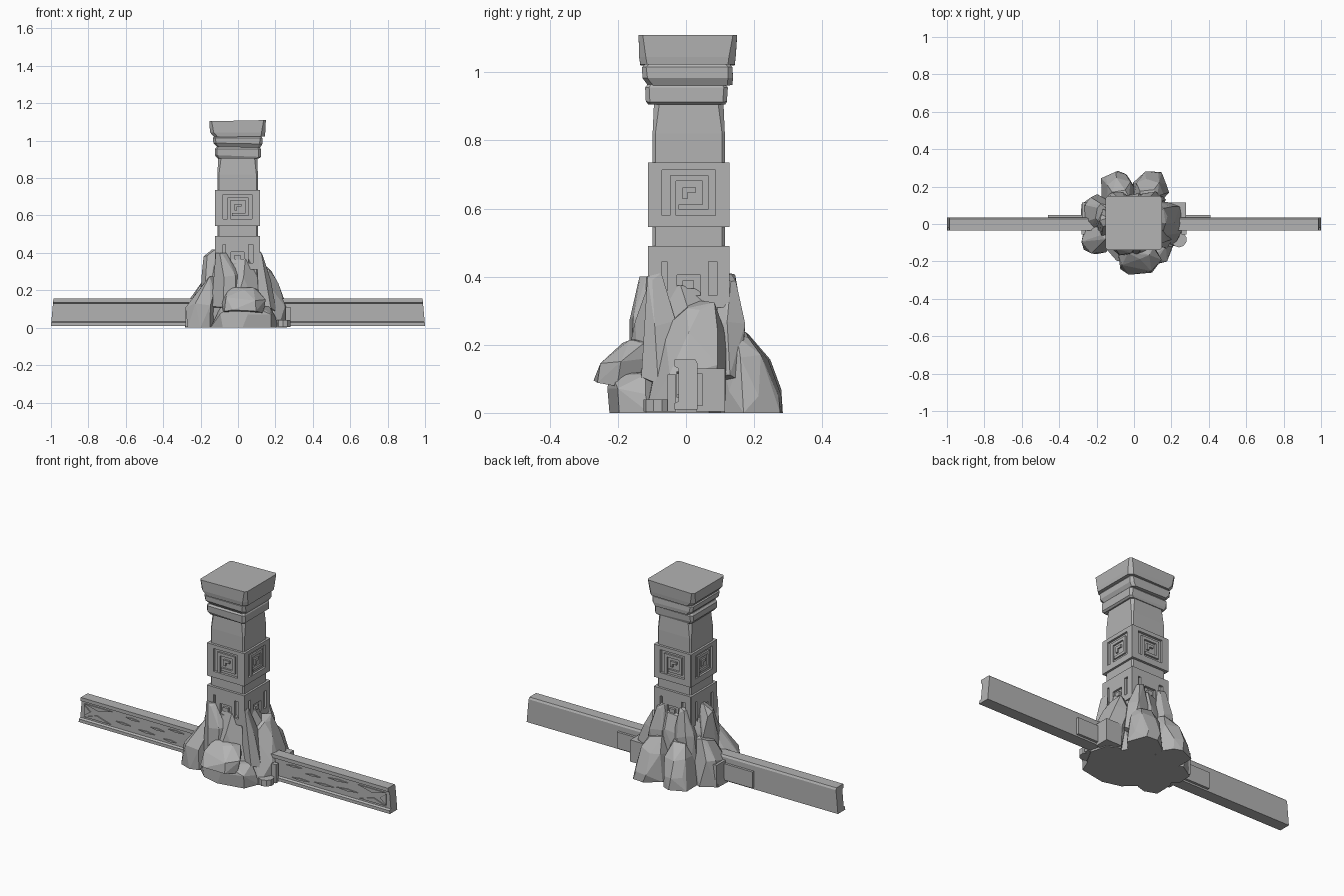
import bpy, bmesh, math, random
from mathutils import Matrix, Vector

stone = bpy.data.materials.new("grey stone")
stone.diffuse_color = (0.45, 0.45, 0.45, 1)


def finish(bm, name):
    bmesh.ops.recalc_face_normals(bm, faces=bm.faces[:])
    mesh = bpy.data.meshes.new(name)
    bm.to_mesh(mesh)
    bm.free()
    mesh.materials.append(stone)
    ob = bpy.data.objects.new(name, mesh)
    bpy.context.collection.objects.link(ob)
    return ob


def add_box(bm, x0, x1, y0, y1, z0, z1, turn=Matrix()):
    size = Matrix.Diagonal((x1 - x0, y1 - y0, z1 - z0, 1))
    mid = Matrix.Translation(((x0 + x1) / 2, (y0 + y1) / 2, (z0 + z1) / 2))
    bmesh.ops.create_cube(bm, size=1, matrix=turn @ mid @ size)


def box(name, *dims):
    bm = bmesh.new()
    add_box(bm, *dims)
    return finish(bm, name)


def loft(name, rings):
    """Closed solid through rings of points."""
    bm = bmesh.new()
    loops = [[bm.verts.new(p) for p in r] for r in rings]
    n = len(loops[0])
    for a, b in zip(loops, loops[1:]):
        for i in range(n):
            bm.faces.new((a[i], a[(i + 1) % n], b[(i + 1) % n], b[i]))
    bm.faces.new(loops[0])
    bm.faces.new(loops[-1])
    return finish(bm, name)


def square(z, x0, x1, y0, y1, c, tilt=0):
    """Rectangle with cut corners, optionally tilted along x."""
    pts = [(x0 + c, y0), (x1 - c, y0), (x1, y0 + c), (x1, y1 - c),
           (x1 - c, y1), (x0 + c, y1), (x0, y1 - c), (x0, y0 + c)]
    return [(x, y, z + tilt * x) for x, y in pts]


def rock(name, seed, rings, sides=7):
    """Faceted boulder: hull of jittered rings (z, cx, cy, rx, ry)."""
    rng = random.Random(seed)
    bm = bmesh.new()
    for z, cx, cy, rx, ry in rings:
        for i in range(sides):
            a = math.tau * (i + rng.uniform(-0.3, 0.3)) / sides
            r = rng.uniform(0.88, 1.05)
            dz = rng.uniform(-0.02, 0.015) if z > 0.01 else 0
            bm.verts.new((cx + rx * r * math.cos(a), cy + ry * r * math.sin(a), z + dz))
    out = bmesh.ops.convex_hull(bm, input=bm.verts[:])
    junk = {v for v in out["geom_interior"] + out["geom_unused"] if isinstance(v, bmesh.types.BMVert)}
    bmesh.ops.delete(bm, geom=list(junk), context="VERTS")
    bmesh.ops.dissolve_limit(bm, angle_limit=math.radians(7), verts=bm.verts[:], edges=bm.edges[:])
    return finish(bm, name)


# Pillar shaft, slightly chipped corners
loft("pillar_shaft", [square(0.0, -0.11, 0.106, -0.098, 0.114, 0.008),
                      square(0.82, -0.11, 0.106, -0.098, 0.114, 0.008),
                      square(0.91, -0.106, 0.104, -0.094, 0.110, 0.016)])

# Stacked capital stones
loft("capital_lower", [square(0.905, -0.110, 0.112, -0.110, 0.115, 0.01),
                       square(0.918, -0.124, 0.122, -0.118, 0.120, 0.012, -0.04),
                       square(0.955, -0.124, 0.122, -0.120, 0.123, 0.012),
                       square(0.966, -0.115, 0.115, -0.112, 0.115, 0.01)])
loft("capital_middle", [square(0.964, -0.112, 0.118, -0.112, 0.136, 0.015, -0.02),
                        square(0.985, -0.132, 0.130, -0.128, 0.138, 0.015, -0.02),
                        square(1.015, -0.134, 0.130, -0.129, 0.136, 0.012),
                        square(1.022, -0.125, 0.125, -0.122, 0.130, 0.012)])
loft("capital_top", [square(1.021, -0.128, 0.143, -0.134, 0.143, 0.02, 0.01),
                     square(1.045, -0.150, 0.146, -0.138, 0.146, 0.02),
                     square(1.107, -0.153, 0.149, -0.139, 0.150, 0.012, 0.02)])

# Carved panels on four sides: (u0, u1, z0, z1, raised depth)
SPIRAL = [(-0.118, -0.078, 0.545, 0.735, 0.014), (0.078, 0.118, 0.545, 0.735, 0.014),
          (-0.078, 0.078, 0.545, 0.580, 0.014), (-0.078, 0.078, 0.713, 0.735, 0.014),
          (-0.055, 0.058, 0.680, 0.697, 0.011), (0.041, 0.058, 0.597, 0.680, 0.011),
          (-0.030, 0.041, 0.597, 0.612, 0.011), (-0.055, -0.038, 0.580, 0.680, 0.011),
          (-0.018, 0.022, 0.647, 0.662, 0.011), (-0.018, -0.003, 0.628, 0.647, 0.011)]
BROKEN = [(-0.118, -0.078, 0.31, 0.49, 0.014), (0.083, 0.118, 0.31, 0.49, 0.014),
          (-0.078, 0.083, 0.445, 0.49, 0.014), (-0.064, 0.058, 0.405, 0.445, 0.014),
          (-0.064, -0.035, 0.31, 0.405, 0.014), (-0.018, 0.015, 0.365, 0.388, 0.014),
          (0.035, 0.058, 0.34, 0.405, 0.014), (-0.035, 0.083, 0.31, 0.345, 0.014)]
for name, bars in (("spiral_panels", SPIRAL), ("broken_panels", BROKEN)):
    bm = bmesh.new()
    for k in range(4):
        turn = Matrix.Translation((-0.002, 0.008, 0)) @ Matrix.Rotation(k * math.pi / 2, 4, "Z")
        for u0, u1, z0, z1, d in bars:
            add_box(bm, u0, u1, -0.106 - d, -0.095, z0, z1, turn)
    finish(bm, name)

# Long channel beam: flat back, lipped front
CHANNEL = [(0.034, 0.01), (0.034, 0.145), (0.028, 0.156), (-0.034, 0.156), (-0.034, 0.136),
           (-0.022, 0.130), (-0.022, 0.034), (-0.034, 0.028), (-0.034, 0.01)]
loft("channel_beam", [[(s * (1.0 - 0.09 * (z - 0.01)), y, z) for y, z in CHANNEL] for s in (-1, 1)])

# Raised wood-like slivers in the channel face
bm = bmesh.new()
rng = random.Random(4)


def sliver(pts):
    front = [bm.verts.new((x, -0.028, z)) for x, z in pts]
    back = [bm.verts.new((x, -0.020, z)) for x, z in pts]
    bm.faces.new(front)
    bm.faces.new(back)
    for i in range(len(pts)):
        j = (i + 1) % len(pts)
        bm.faces.new((front[i], front[j], back[j], back[i]))


for s in (-1, 1):
    sliver([(s * 0.97, 0.122), (s * 0.79, 0.122), (s * 0.88, 0.10)])
    sliver([(s * 0.97, 0.045), (s * 0.80, 0.045), (s * 0.89, 0.072)])
    sliver([(s * 0.97, 0.115), (s * 0.97, 0.052), (s * 0.93, 0.083)])
    for x, z in ((0.72, 0.07), (0.66, 0.11), (0.57, 0.06), (0.5, 0.095), (0.42, 0.05), (0.38, 0.115)):
        w = rng.uniform(0.04, 0.07)
        sliver([(s * (x - w), z), (s * x, z + 0.007), (s * (x + w), z + 0.003), (s * x, z - 0.005)])
finish(bm, "beam_slivers")

# Backing plates, clamp blocks and posts where beam meets rock
box("back_plate_left", -0.46, -0.25, 0.03, 0.048, 0.02, 0.115)
box("back_plate_right", 0.22, 0.41, 0.03, 0.048, 0.02, 0.115)
for s, n in ((-1, "left"), (1, "right")):
    box("clamp_block_" + n, *sorted((s * 0.18, s * 0.278)), 0.03, 0.115, 0.004, 0.13)
    box("front_post_" + n, *sorted((s * 0.255, s * 0.282)), -0.055, -0.03, 0.004, 0.112)
bpy.ops.mesh.primitive_cylinder_add(vertices=10, radius=0.042, depth=0.036, location=(0.24, -0.083, 0.022))
bpy.context.object.name = "round_foot"
bpy.context.object.data.materials.append(stone)

# Rock mound around the foot
rock("rock_core", 1, [(0, 0, 0, 0.21, 0.175), (0.15, -0.01, 0, 0.2, 0.165),
                      (0.27, 0, 0.005, 0.165, 0.155), (0.36, 0, 0.008, 0.125, 0.125)], 9)
rock("rock_front_foot", 2, [(0, 0.03, -0.13, 0.18, 0.10), (0.06, 0.04, -0.14, 0.17, 0.10),
                            (0.12, 0.04, -0.13, 0.13, 0.09)], 8)
rock("rock_front_overhang", 3, [(0.085, 0.02, -0.19, 0.12, 0.09), (0.15, 0.03, -0.17, 0.12, 0.09),
                                (0.205, 0.03, -0.13, 0.08, 0.055)])
rock("rock_front_left", 5, [(0, -0.2, -0.08, 0.09, 0.09), (0.12, -0.195, -0.08, 0.085, 0.08),
                            (0.2, -0.16, -0.06, 0.06, 0.06), (0.26, -0.15, -0.05, 0.025, 0.03)])
rock("rock_left_back", 6, [(0, -0.2, 0.06, 0.09, 0.10), (0.14, -0.2, 0.06, 0.08, 0.09),
                           (0.24, -0.16, 0.05, 0.05, 0.06)])
rock("rock_left_shard", 7, [(0.1, -0.15, 0.0, 0.06, 0.1), (0.27, -0.155, 0.01, 0.045, 0.08),
                            (0.37, -0.155, 0.02, 0.03, 0.04), (0.415, -0.125, 0.02, 0.02, 0.02)], 6)
rock("rock_right", 8, [(0, 0.17, -0.01, 0.09, 0.12), (0.13, 0.19, 0.02, 0.08, 0.11),
                       (0.24, 0.155, 0.03, 0.06, 0.09), (0.32, 0.14, 0.04, 0.04, 0.05)])
rock("rock_right_shard", 9, [(0.1, 0.15, -0.08, 0.06, 0.06), (0.27, 0.14, -0.08, 0.04, 0.05),
                             (0.4, 0.115, -0.095, 0.018, 0.025)], 5)
rock("rock_front_shard", 10, [(0.1, -0.06, -0.12, 0.09, 0.055), (0.28, -0.06, -0.125, 0.07, 0.045),
                              (0.4, -0.09, -0.115, 0.03, 0.025)], 6)
for s, n in ((-1, "left"), (1, "right")):
    rock("rock_back_" + n, 13 + s, [(0, s * 0.09, 0.19, 0.10, 0.10), (0.06, s * 0.085, 0.195, 0.095, 0.09),
                                    (0.16, s * 0.08, 0.175, 0.08, 0.075), (0.225, s * 0.075, 0.15, 0.05, 0.045)])
    rock("rock_back_shard_" + n, 22 + s, [(0.1, s * 0.09, 0.11, 0.08, 0.07), (0.26, s * 0.085, 0.125, 0.065, 0.055),
                                          (0.40, s * 0.07, 0.13, 0.025, 0.02)], 6)
